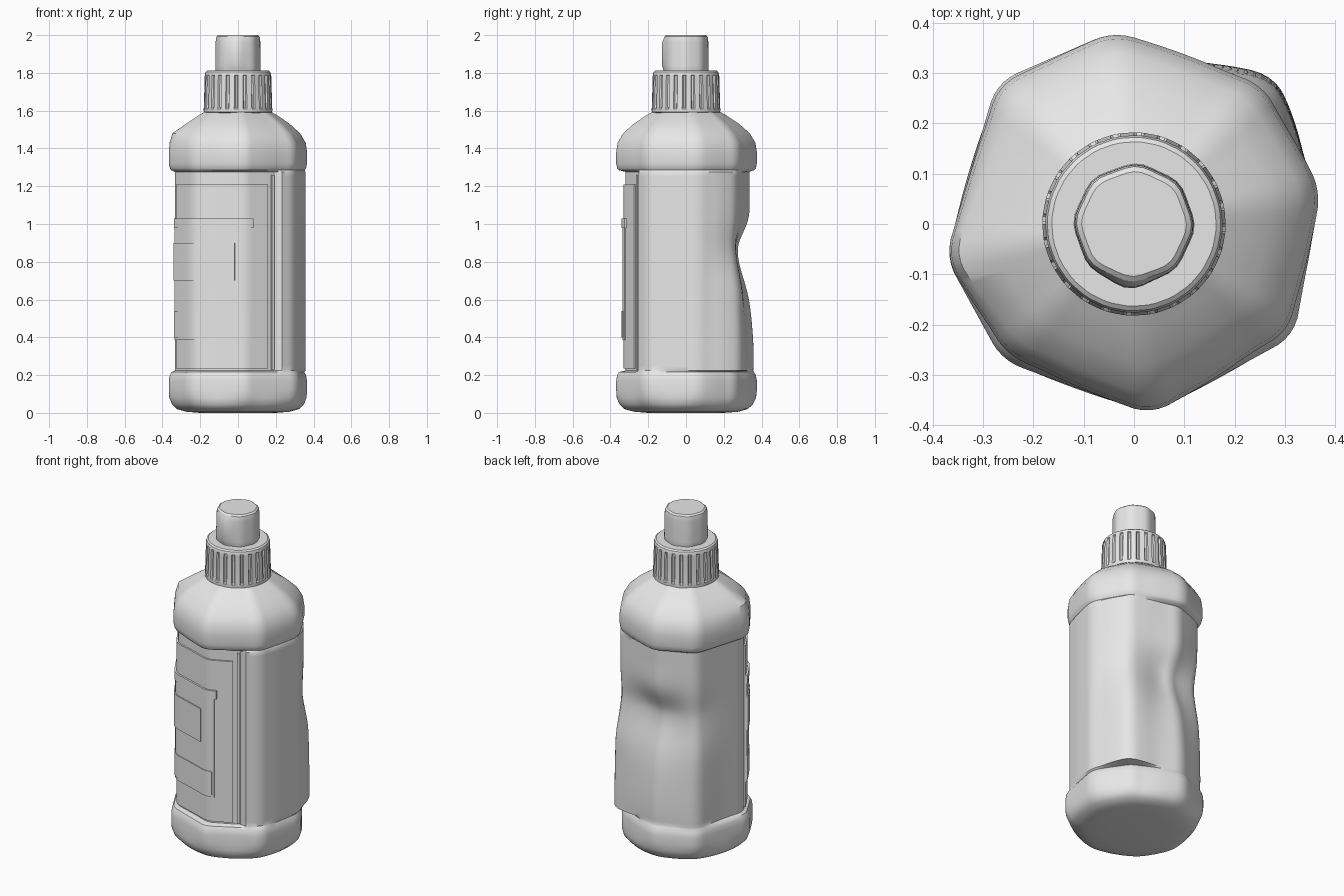
import bpy, bmesh, math

if "Cube" in bpy.data.objects:
    bpy.data.objects.remove(bpy.data.objects["Cube"])

plastic = bpy.data.materials.new("light_grey_plastic")
plastic.diffuse_color = (0.8, 0.8, 0.8, 1)
plastic.use_nodes = True
plastic.node_tree.nodes["Principled BSDF"].inputs["Base Color"].default_value = plastic.diffuse_color

# Irregular octagon cross-section: (angle, radius) of each corner
CORNERS = [(10, .372), (47, .388), (96, .380), (134, .387),
           (190, .375), (226, .372), (275, .375), (325, .383)]
# Relative width of the foot and shoulder by height
FOOT = [(0, .55), (.006, .75), (.02, .89), (.045, .96), (.08, .995), (.12, 1), (.17, 1), (.2, .985), (.216, .96)]
SHOULDER = [(1.285, .965), (1.295, .985), (1.32, 1), (1.38, 1), (1.43, .98), (1.48, .90),
            (1.53, .75), (1.575, .57), (1.59, .50), (1.61, .42)]
WAIST = [.224 + i * (1.276 - .224) / 44 for i in range(45)]


def polygon_radius(a):
    a %= 360
    for i, (a0, r0) in enumerate(CORNERS):
        a1, r1 = CORNERS[(i + 1) % 8]
        span = (a1 - a0) % 360
        t = (a - a0) % 360
        if t <= span:
            s0, s1 = math.radians(t), math.radians(span - t)
            return r0 * r1 * math.sin(s0 + s1) / (r0 * math.sin(s0) + r1 * math.sin(s1))


def soft_radius(a):
    return sum(polygon_radius(a + d) for d in (-5, -2.5, 0, 2.5, 5)) / 5 + .004


def ramp(x, lo, hi):
    t = max(0, min(1, (x - lo) / (hi - lo)))
    return t * t * (3 - 2 * t)


def bump(x, centre, width):
    return math.exp(-((x - centre) / width) ** 2)


def foot_radius(a, z):
    """Octagon that turns round towards the underside, flatter at the back right."""
    t = .75 * (1 - ramp(z, 0, .12))
    return (soft_radius(a) - .028 * bump(a % 360, 47, 20)) * (1 - t) + .364 * t


def shoulder_radius(a, z, s):
    """Octagon with pulled-in diagonal corners and a higher left corner."""
    a %= 360
    r = soft_radius(a)
    for corner, pull in ((47, .015), (134, .005), (226, .013), (322, .014)):
        r -= pull * bump(a, corner, 20)
    return r * (s + .05 * bump(a, 190, 25) * bump(z, 1.475, .035))


def waist_radius(a, z):
    """Recessed middle, with a flush right side, a grip dent and a bulge below it."""
    a %= 360
    mask = ramp(a, 25, 55) * (1 - ramp(a, 308, 312))
    scale = 1 - .025 - mask * (.06 + .05 * bump(a, 265, 45))
    dent = .070 * bump(z, .86, .20 if z < .86 else .13) * bump(a, 93, 38)
    low = 1 - ramp(z, .62, .92)
    bulge = .030 * low * bump(a, 47, 20) + .012 * low * bump(a, 134, 22)
    top = .006 * bump(a, 47, 20) - .013 * bump(a, 325, 14) - .008 * bump(a, 92, 20) * ramp(z, 1, 1.2)
    flare = .014 * bump(z, .3, .2) * bump(a, 90, 40)
    return soft_radius(a) * scale - dent + bulge + top + flare


def polar(r, a, z):
    return (r * math.cos(math.radians(a)), r * math.sin(math.radians(a)), z)


def finish(name, bm, angle=30):
    bmesh.ops.recalc_face_normals(bm, faces=bm.faces)
    me = bpy.data.meshes.new(name)
    bm.to_mesh(me)
    bm.free()
    ob = bpy.data.objects.new(name, me)
    bpy.context.collection.objects.link(ob)
    me.materials.append(plastic)
    bpy.ops.object.select_all(action='DESELECT')
    ob.select_set(True)
    bpy.context.view_layer.objects.active = ob
    bpy.ops.object.shade_smooth_by_angle(angle=math.radians(angle))
    return ob


def loft(name, rings, angle=30):
    """Skin closed rings of points and cap both ends."""
    bm = bmesh.new()
    rows = [[bm.verts.new(p) for p in ring] for ring in rings]
    n = len(rows[0])
    for lo, hi in zip(rows, rows[1:]):
        for i in range(n):
            j = (i + 1) % n
            bm.faces.new((lo[i], lo[j], hi[j], hi[i]))
    bm.faces.new(rows[0])
    bm.faces.new(rows[-1])
    return finish(name, bm, angle)


def wrapped_plate(name, a0, a1, z0, z1, lift):
    """Raised plate that follows the curve of the waist."""
    steps = max(2, int((a1 - a0) / 3))
    angles = [a0 + (a1 - a0) * i / steps for i in range(steps + 1)]
    rings = []
    for i in range(13):
        z = z0 + (z1 - z0) * i / 12
        outer = [polar(waist_radius(a, z) + lift, a, z) for a in angles]
        inner = [polar(waist_radius(a, z) - .01, a, z) for a in reversed(angles)]
        rings.append(outer + inner)
    return loft(name, rings)


# Bottle body
ANGLES = [i * 2.5 for i in range(144)]
body = [[polar(foot_radius(a, z) * s, a, z) for a in ANGLES] for z, s in FOOT]
body += [[polar(waist_radius(a, z), a, z) for a in ANGLES] for z in WAIST]
body += [[polar(shoulder_radius(a, z, s), a, z) for a in ANGLES] for z, s in SHOULDER]
loft("bottle_body", body, 35)

# Label panel, raised inner label and its bands
wrapped_plate("label_panel", 197, 300, .235, 1.21, .010)
wrapped_plate("inner_label", 197, 282, .385, 1.03, .017)
wrapped_plate("label_upper_band", 197, 284, .98, 1.03, .021)
wrapped_plate("label_middle_band", 197, 267, .70, .90, .024)
wrapped_plate("label_lower_band", 197, 280, .40, .54, .021)
wrapped_plate("label_edge_strip", 304, 307, .23, 1.26, .010)

# Ribbed collar: square-edged ribs between a plain foot and a plain rim
RIBS = 24


def collar_ring(r, z, depth):
    ring = []
    for k in range(RIBS):
        for frac, cut in ((0, 0), (.58, 0), (.68, 1), (.9, 1)):
            ring.append(polar(r - depth * cut, (k + frac) * 360 / RIBS, z))
    return ring


loft("ribbed_collar", [collar_ring(r, z, d) for r, z, d in (
    (.168, 1.585, 0), (.181, 1.592, 0), (.182, 1.61, 0), (.181, 1.618, .008),
    (.176, 1.785, .008), (.176, 1.79, 0), (.172, 1.805, 0), (.163, 1.812, 0))])

# Nozzle cap with a faceted wall, rounded rim and a blended spout lip in front
NOZZLE = [(.114, 1.80, 0), (.118, 1.825, .002), (.118, 1.84, .008), (.117, 1.90, .009),
          (.116, 1.965, .008), (.115, 1.978, .002), (.112, 1.992, 0), (.102, 2.0, 0)]
loft("nozzle_cap", [[polar(r * (1 + .02 * math.cos(math.radians(8 * a + 20)))
                           + lip * bump(a, 262, 28), a, z)
                     for a in range(0, 360, 9)] for r, z, lip in NOZZLE])
